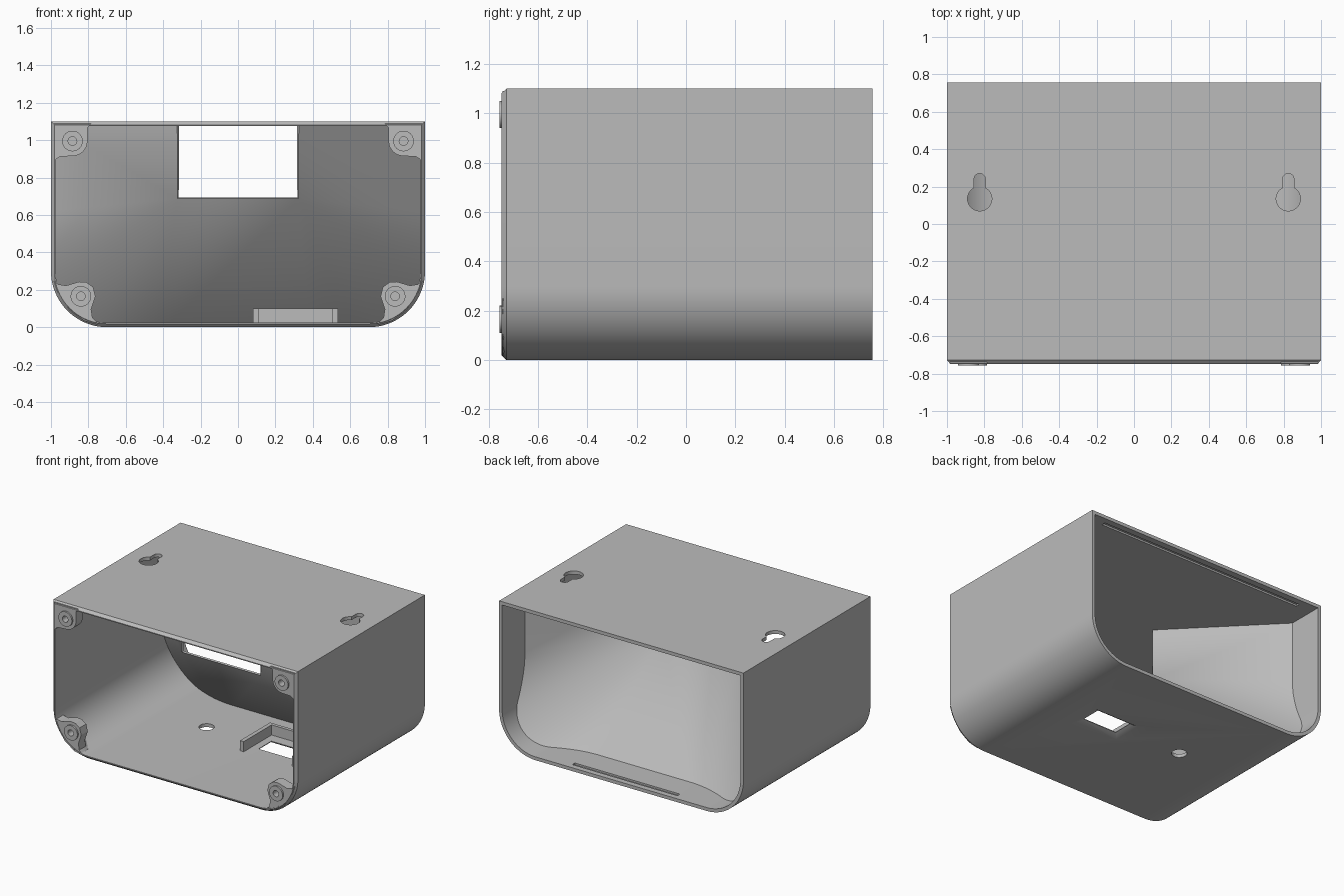
import bpy, bmesh, math
from mathutils import Vector

cube = bpy.data.objects.get("Cube")
if cube:
    bpy.data.objects.remove(cube, do_unlink=True)

grey = bpy.data.materials.new("light grey plastic")
grey.use_nodes = True
COLOUR = (0.5, 0.5, 0.5, 1)
grey.diffuse_color = COLOUR
grey.node_tree.nodes["Principled BSDF"].inputs["Base Color"].default_value = COLOUR

H, WALL, RADIUS = 1.1, 0.025, 0.3
FRONT, BACK = -0.748, 0.757


def loft(name, rings, caps=True, wrap=False, closed=True):
    """Skin a list of equal-length point rings."""
    bm = bmesh.new()
    rows = [[bm.verts.new(p) for p in ring] for ring in rings]
    pairs = list(zip(rows, rows[1:])) + ([(rows[-1], rows[0])] if wrap else [])
    n = len(rows[0])
    for a, b in pairs:
        for i in range(n if closed else n - 1):
            j = (i + 1) % n
            bm.faces.new((a[i], a[j], b[j], b[i]))
    if caps:
        bm.faces.new(rows[0])
        bm.faces.new(rows[-1])
    bmesh.ops.remove_doubles(bm, verts=bm.verts, dist=1e-5)
    bmesh.ops.recalc_face_normals(bm, faces=bm.faces)
    mesh = bpy.data.meshes.new(name)
    bm.to_mesh(mesh)
    bm.free()
    mesh.materials.append(grey)
    ob = bpy.data.objects.new(name, mesh)
    bpy.context.collection.objects.link(ob)
    return ob


def box(name, x0, x1, y0, y1, z0, z1):
    ring = [(x0, y0), (x1, y0), (x1, y1), (x0, y1)]
    return loft(name, [[(x, y, z) for x, y in ring] for z in (z0, z1)])


def cylinder(name, x, y, z, r, depth, axis):
    turns = [2 * math.pi * i / 32 for i in range(32)]
    rings = []
    for d in (-depth / 2, depth / 2):
        if axis == "z":
            rings.append([(x + r * math.cos(t), y + r * math.sin(t), z + d) for t in turns])
        else:
            rings.append([(x + r * math.cos(t), y + d, z + r * math.sin(t)) for t in turns])
    return loft(name, rings)


def apply(ob, mod):
    bpy.ops.object.select_all(action="DESELECT")
    bpy.context.view_layer.objects.active = ob
    ob.select_set(True)
    bpy.ops.object.modifier_apply(modifier=mod.name)


def cut(ob, cutter):
    cutter.hide_render = True
    mod = ob.modifiers.new("cut", "BOOLEAN")
    mod.operation, mod.solver, mod.object = "DIFFERENCE", "EXACT", cutter
    apply(ob, mod)
    bpy.data.objects.remove(cutter, do_unlink=True)


def profile(inset, radius, y, steps=20):
    """Square top corners, rounded bottom corners."""
    w, low, top = 1 - inset, inset, H - inset
    arc = [math.pi / 2 * i / steps for i in range(steps + 1)]
    half = [(w - radius + radius * math.cos(t), low + radius - radius * math.sin(t)) for t in arc]
    half = [(w, top)] + half
    return [Vector((x, y, z)) for x, z in half] + [Vector((-x, y, z)) for x, z in reversed(half)]


# Shell: open tube with a chamfered front rim
inner_r = RADIUS - WALL
shell = loft("shell", [
    profile(0.018, RADIUS - 0.018, FRONT), profile(0, RADIUS, FRONT + 0.02),
    profile(0, RADIUS, BACK), profile(WALL, inner_r, BACK), profile(WALL, inner_r, FRONT),
], caps=False, wrap=True)

# Keyhole hangers in the top
for s in (-1, 1):
    cut(shell, cylinder("key_round", s * 0.825, 0.135, H, 0.065, 0.2, "z"))
    cut(shell, box("key_slot", s * 0.825 - 0.03, s * 0.825 + 0.03, 0.135, 0.24, H - 0.1, H + 0.1))
    cut(shell, cylinder("key_end", s * 0.825, 0.24, H, 0.03, 0.2, "z"))

# Round hole and flared cable port in the floor
cut(shell, cylinder("floor_hole", -0.32, 0.09, 0, 0.052, 0.2, "z"))
port = [[(x, y, z) for x, y in ((0.305 - w, c - d), (0.305 + w, c - d), (0.305 + w, c + d), (0.305 - w, c + d))]
        for w, d, c, z in ((0.2, 0.13, 0.07, -0.01), (0.14, 0.075, 0.08, 0.02), (0.14, 0.075, 0.08, 0.06))]
cut(shell, loft("port", port))

# Snap grooves near the back opening
cut(shell, box("top_groove", -0.85, 0.85, 0.68, 0.71, H - 0.05, H - 0.012))
cut(shell, box("floor_groove", -0.43, 0.43, 0.685, 0.715, 0.012, 0.05))


# Funnel: ruled surface from the small window to the inner walls
def inside(p):
    x, z = abs(p.x), p.z
    if x > 1 - WALL or z < WALL:
        return False
    dx, dz = x - (1 - RADIUS), RADIUS - z
    return dx < 0 or dz < 0 or math.hypot(dx, dz) < inner_r


def reach(p, q):
    t = 0.97
    while inside(p + (q - p) * t) and t < 1.4:
        t += 0.002
    return p + (q - p) * (t + 0.008)


window, throat = [], []
for q in profile(WALL, 0.6, 0.48, 28):
    p = Vector((math.copysign(0.32, q.x), -0.19, 0.69))
    if q.z > 1:
        p.z = q.z
    window.append(p)
    throat.append(reach(p, q))
funnel = loft("funnel", [window, throat], caps=False, closed=False)
mod = funnel.modifiers.new("thickness", "SOLIDIFY")
mod.thickness, mod.offset = 0.014, 0
apply(funnel, mod)

# Screw bosses: tapered corner blocks with a raised collar and pilot hole
fillet = [math.pi + math.pi / 2 * i / 8 for i in range(9)]
top_boss = [(0.985, 1.09), (0.785, 1.09), (0.805, 1.065)]
top_boss += [(0.885 + 0.08 * math.cos(t), 0.995 + 0.08 * math.sin(t)) for t in fillet]
top_boss += [(0.95, 0.912), (0.97, 0.9), (0.985, 0.88)]
low_boss = [(0.985, 0.25), (0.965, 0.23), (0.92, 0.222), (0.85, 0.243), (0.81, 0.24), (0.775, 0.215),
            (0.762, 0.165), (0.785, 0.095), (0.778, 0.05), (0.745, 0.015), (0.82, 0.033), (0.9, 0.09), (0.965, 0.19)]
parts = [shell, funnel]
for label, outline, apex, hole in (("upper", top_boss, (0.985, 1.09), (0.885, 0.995)),
                                   ("lower", low_boss, (0.91, 0.085), (0.84, 0.165))):
    for side, s in (("left", 1), ("right", -1)):
        rings = [[(s * (apex[0] + (x - apex[0]) * k), y, apex[1] + (z - apex[1]) * k) for x, z in outline]
                 for y, k in ((FRONT + 0.003, 1), (FRONT + 0.08, 1), (FRONT + 0.22, 0.15))]
        boss = loft(f"{label}_{side}_boss", rings)
        collar = cylinder(f"{label}_{side}_collar", s * hole[0], FRONT, hole[1], 0.055, 0.018, "y")
        for ob in (boss, collar):
            cut(ob, cylinder("pilot", s * hole[0], FRONT, hole[1], 0.023, 0.2, "y"))
            parts.append(ob)

# Low fence around the cable port
parts += [
    box("fence_right", 0.08, 0.11, -0.09, 0.26, 0.015, 0.1),
    box("fence_left", 0.505, 0.535, -0.09, 0.26, 0.015, 0.1),
    box("fence_back", 0.08, 0.535, 0.235, 0.26, 0.015, 0.1),
]

bpy.ops.object.select_all(action="DESELECT")
for ob in parts:
    ob.select_set(True)
bpy.context.view_layer.objects.active = shell
bpy.ops.object.shade_smooth_by_angle(angle=math.radians(30))
